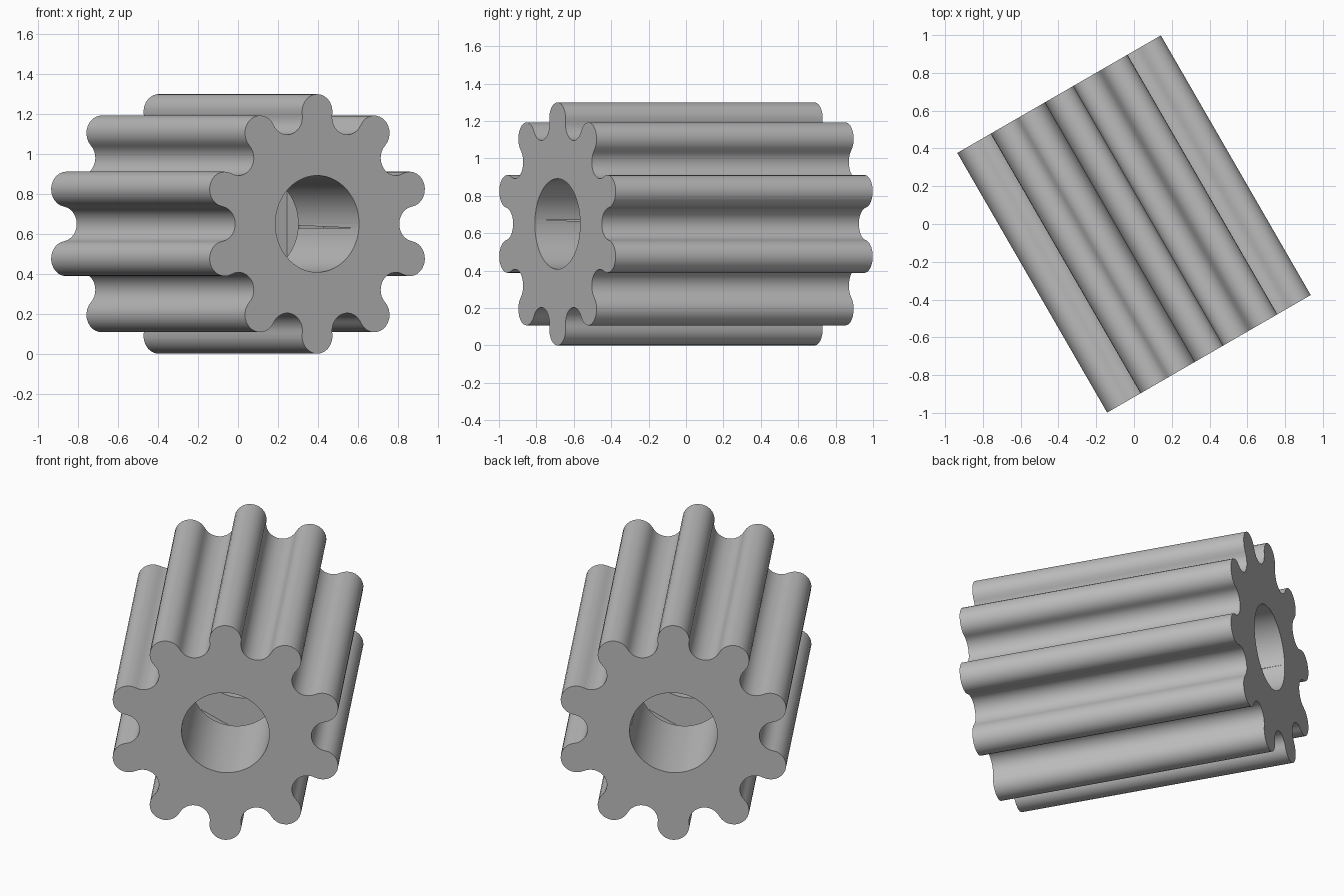
import bpy, bmesh
from math import cos, sin, radians, pi

cube = bpy.data.objects.get("Cube")
if cube:
    bpy.data.objects.remove(cube, do_unlink=True)

TEETH = 10
PITCH = 0.562                   # circle carrying tooth and valley centres
ROUND = PITCH * sin(pi / (2 * TEETH))
LENGTH = 1.587
HEIGHT = 0.65                   # height of the axle
BORE = 0.242
POCKET_FLAT = 0.389             # half the distance across the hex flats
POCKET_LENGTH = 0.367
STEPS = 14

grey = bpy.data.materials.new("plain grey")
grey.use_nodes = True
grey.diffuse_color = (0.5, 0.5, 0.5, 1)
grey.node_tree.nodes["Principled BSDF"].inputs["Base Color"].default_value = (0.5, 0.5, 0.5, 1)


def prism(name, outline, length):
    """Extrude an x-z outline along y, centred on the origin."""
    bm = bmesh.new()
    face = bm.faces.new([bm.verts.new((x, -length / 2, z)) for x, z in outline])
    part = bmesh.ops.extrude_face_region(bm, geom=[face])["geom"]
    verts = [v for v in part if isinstance(v, bmesh.types.BMVert)]
    bmesh.ops.translate(bm, vec=(0, length, 0), verts=verts)
    bmesh.ops.recalc_face_normals(bm, faces=bm.faces)
    mesh = bpy.data.meshes.new(name)
    bm.to_mesh(mesh)
    bm.free()
    mesh.materials.append(grey)
    obj = bpy.data.objects.new(name, mesh)
    bpy.context.collection.objects.link(obj)
    return obj


def polygon(radius, sides):
    return [(radius * sin(2 * pi * i / sides), radius * cos(2 * pi * i / sides))
            for i in range(sides)]


# Gear outline: round teeth alternating with equally round valleys
outline = []
half_step = pi / TEETH
for k in range(2 * TEETH):
    a = pi / 2 + k * half_step
    start = a - pi / 2 - half_step / 2
    sweep = pi + half_step if k % 2 == 0 else half_step - pi
    for i in range(STEPS):
        t = start + sweep * i / STEPS
        outline.append((PITCH * cos(a) + ROUND * cos(t),
                        PITCH * sin(a) + ROUND * sin(t)))
gear = prism("pinion_gear", outline, LENGTH)

# Through bore and captive hexagonal pocket in the middle
cutters = [prism("bore_cutter", polygon(BORE, 72), LENGTH + 0.2),
           prism("pocket_cutter", polygon(POCKET_FLAT / cos(pi / 6), 6), POCKET_LENGTH)]
bpy.ops.object.select_all(action="DESELECT")
gear.select_set(True)
bpy.context.view_layer.objects.active = gear
for cutter in cutters:
    cutter.hide_render = True
    mod = gear.modifiers.new(cutter.name, "BOOLEAN")
    mod.operation = "DIFFERENCE"
    mod.solver = "EXACT"
    mod.object = cutter
    bpy.ops.object.modifier_apply(modifier=mod.name)
for cutter in cutters:
    bpy.data.objects.remove(cutter, do_unlink=True)

bpy.ops.object.shade_smooth_by_angle(angle=radians(30))
gear.location.z = HEIGHT
gear.rotation_euler.z = radians(30)
